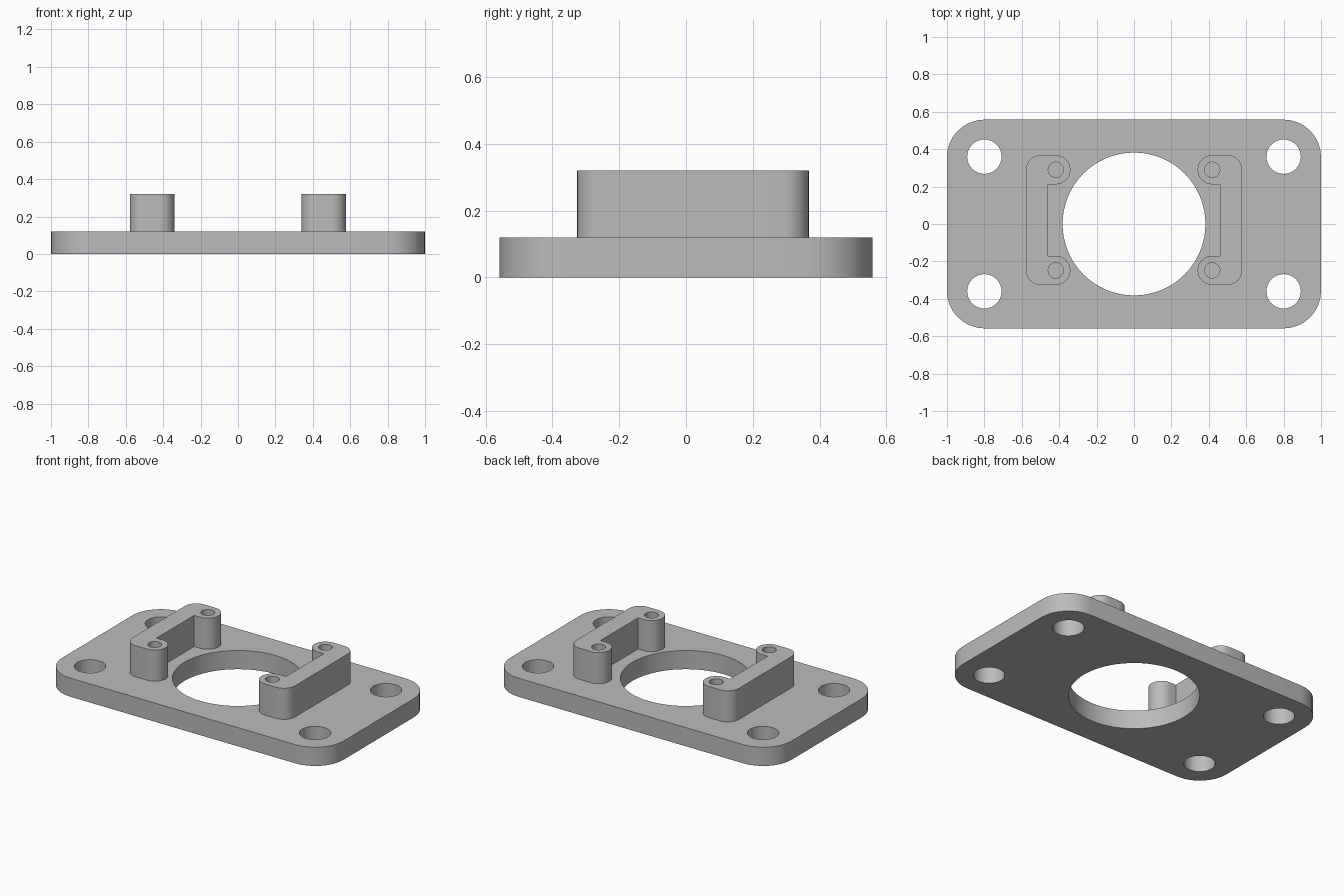
import bpy, bmesh
from math import sin, cos, radians

if "Cube" in bpy.data.objects:
    bpy.data.objects.remove(bpy.data.objects["Cube"], do_unlink=True)

GREY = (0.5, 0.5, 0.5, 1)
mat = bpy.data.materials.new("matte grey")
mat.use_nodes = True
mat.diffuse_color = GREY
mat.node_tree.nodes["Principled BSDF"].inputs["Base Color"].default_value = GREY


def arc(cx, cy, r, start, end, steps):
    angles = [radians(start + (end - start) * i / steps) for i in range(steps + 1)]
    return [(cx + r * cos(a), cy + r * sin(a)) for a in angles]


def circle(cx, cy, r, steps):
    return arc(cx, cy, r, 0, 360, steps)[:-1]


def extrude_profile(name, loops, z0, z1):
    """Fill the outer loop minus the hole loops and extrude it from z0 to z1."""
    curve = bpy.data.curves.new(name, 'CURVE')
    curve.dimensions = '2D'
    curve.fill_mode = 'BOTH'
    curve.extrude = (z1 - z0) / 2
    for loop in loops:
        spline = curve.splines.new('POLY')
        spline.points.add(len(loop) - 1)
        for point, (x, y) in zip(spline.points, loop):
            point.co = (x, y, 0, 1)
        spline.use_cyclic_u = True
    helper = bpy.data.objects.new(name + "_profile", curve)
    bpy.context.collection.objects.link(helper)
    bpy.context.view_layer.update()
    graph = bpy.context.evaluated_depsgraph_get()
    mesh = bpy.data.meshes.new_from_object(helper.evaluated_get(graph))
    bpy.data.objects.remove(helper, do_unlink=True)

    # Weld the caps to the walls and move to the final height
    bm = bmesh.new()
    bm.from_mesh(mesh)
    bmesh.ops.remove_doubles(bm, verts=bm.verts, dist=0.0001)
    bmesh.ops.translate(bm, verts=bm.verts, vec=(0, 0, (z0 + z1) / 2))
    bmesh.ops.recalc_face_normals(bm, faces=bm.faces)
    bm.to_mesh(mesh)
    bm.free()
    mesh.name = name
    mesh.materials.clear()
    mesh.materials.append(mat)
    obj = bpy.data.objects.new(name, mesh)
    bpy.context.collection.objects.link(obj)
    bpy.ops.object.select_all(action='DESELECT')
    obj.select_set(True)
    bpy.context.view_layer.objects.active = obj
    bpy.ops.object.shade_smooth_by_angle(angle=radians(30))
    return obj


# Base plate with rounded corners, a large bore and four bolt holes
HX, HY, R, THICK = 1.0, 0.558, 0.2, 0.12
outline = []
for sx, sy, start in ((1, 1, 0), (-1, 1, 90), (-1, -1, 180), (1, -1, 270)):
    outline += arc(sx * (HX - R), sy * (HY - R), R, start, start + 90, 8)
holes = [circle(0, 0, 0.382, 64)]
holes += [circle(sx * 0.8, sy * 0.36, 0.092, 32) for sx in (-1, 1) for sy in (-1, 1)]
extrude_profile("base_plate", [outline] + holes, 0, THICK)

# C-shaped brackets: outer wall with a round screw boss at each end
BX, Y_BACK, Y_FRONT, BR = 0.418, 0.29, -0.248, 0.078
WALL_IN, WALL_OUT = 0.46, 0.578
bracket = arc(WALL_OUT - BR, Y_BACK, BR, 0, 90, 8)
bracket += arc(BX, Y_BACK, BR, 90, 270, 16)
bracket += [(WALL_IN, Y_BACK - BR), (WALL_IN, Y_FRONT + BR)]
bracket += arc(BX, Y_FRONT, BR, 90, 270, 16)
bracket += arc(WALL_OUT - BR, Y_FRONT, BR, 270, 360, 8)
screw_holes = [circle(BX, y, 0.041, 24) for y in (Y_BACK, Y_FRONT)]
for side, name in ((1, "left_bracket"), (-1, "right_bracket")):
    loops = [[(side * x, y) for x, y in loop] for loop in [bracket] + screw_holes]
    extrude_profile(name, loops, THICK, 0.32)
